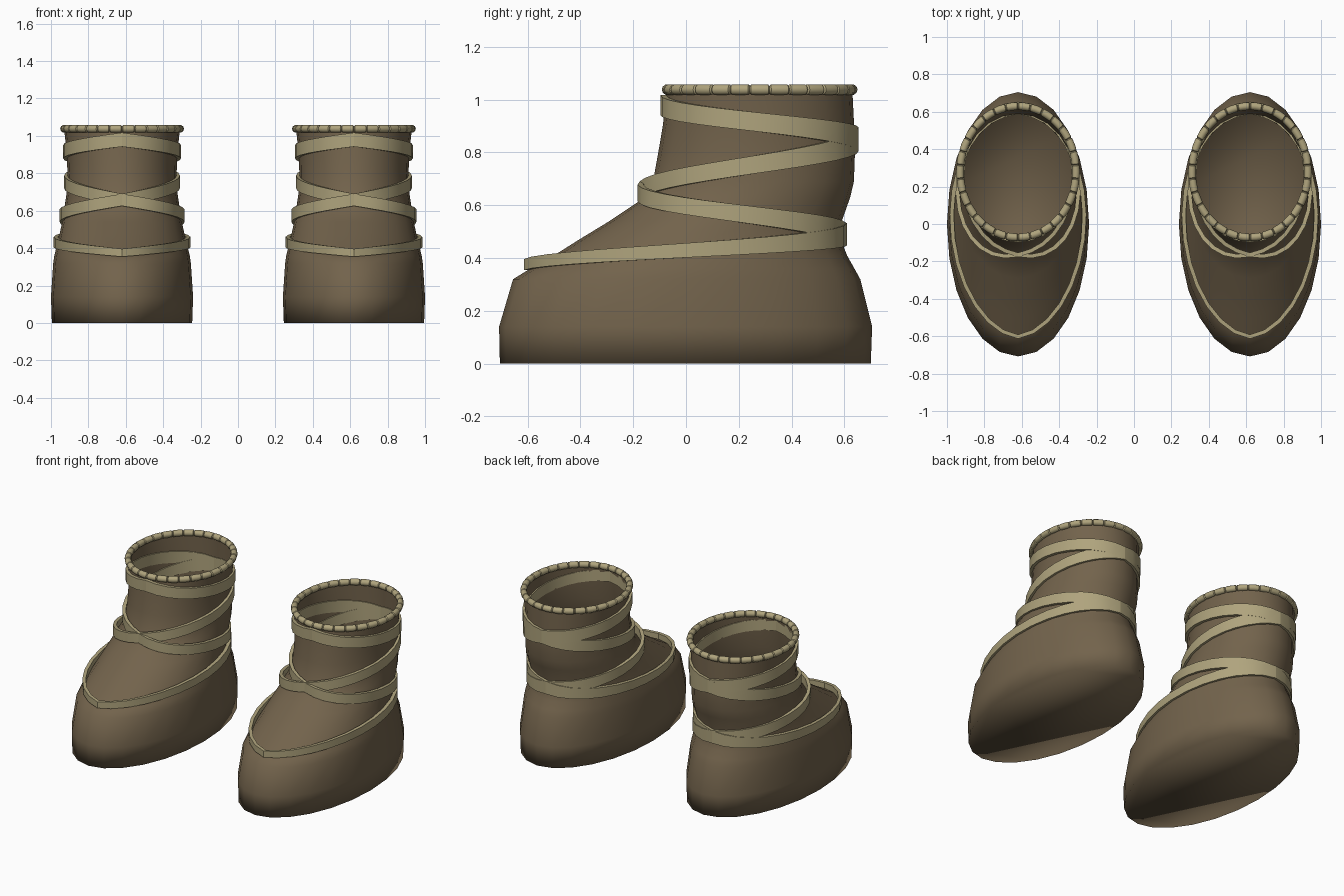
import bpy, bmesh, math

if "Cube" in bpy.data.objects:
    bpy.data.objects.remove(bpy.data.objects["Cube"])

def material(name, rgb):
    m = bpy.data.materials.new(name)
    m.diffuse_color = (*rgb, 1)
    m.use_nodes = True
    m.node_tree.nodes["Principled BSDF"].inputs["Base Color"].default_value = m.diffuse_color
    return m

LEATHER = material("brown_leather", (0.17, 0.125, 0.072))
CORD = material("pale_cord", (0.43, 0.37, 0.205))
SEG = 24

# boot cross-sections: height, front y, back y, half width
RINGS = [
    (0.00, -0.705, 0.700, 0.375), (0.14, -0.708, 0.705, 0.380),
    (0.32, -0.655, 0.660, 0.368), (0.36, -0.590, 0.638, 0.362),
    (0.41, -0.500, 0.610, 0.350), (0.47, -0.405, 0.586, 0.335),
    (0.54, -0.290, 0.590, 0.320), (0.63, -0.155, 0.622, 0.306),
    (0.69, -0.125, 0.636, 0.297), (0.80, -0.105, 0.640, 0.292),
    (0.90, -0.088, 0.637, 0.295), (1.04, -0.072, 0.630, 0.310)]

def section(z):
    """Front, back and half width of the boot at height z."""
    for a, b in zip(RINGS, RINGS[1:]):
        if z <= b[0]:
            t = (z - a[0]) / (b[0] - a[0])
            return [p + (q - p) * t for p, q in zip(a[1:], b[1:])]
    return list(RINGS[-1][1:])

def on_ellipse(sec, ang, off=0.0):
    """Point on a cross-section; angle 0 is the front."""
    f, b, w = sec
    return ((w + off) * math.sin(ang),
            (f + b) / 2 - ((b - f) / 2 + off) * math.cos(ang))

def skin(bm, loops, closed):
    """Bridge successive vertex loops with quads."""
    n = len(loops)
    for i in range(n if closed else n - 1):
        p, q = loops[i], loops[(i + 1) % n]
        for j in range(len(p)):
            k = (j + 1) % len(p)
            bm.faces.new((p[j], p[k], q[k], q[j]))

def finish(bm, name, mat, x, angle):
    bmesh.ops.recalc_face_normals(bm, faces=bm.faces)
    me = bpy.data.meshes.new(name)
    bm.to_mesh(me)
    bm.free()
    me.materials.append(mat)
    ob = bpy.data.objects.new(name, me)
    ob.location.x = x
    bpy.context.collection.objects.link(ob)
    bpy.ops.object.select_all(action='DESELECT')
    ob.select_set(True)
    bpy.context.view_layer.objects.active = ob
    bpy.ops.object.shade_smooth_by_angle(angle=math.radians(angle))
    return ob

# open-topped boot shell with a closed sole
def boot_body(name, x):
    bm = bmesh.new()
    loops = [[bm.verts.new((*on_ellipse(r[1:], 2 * math.pi * i / SEG), r[0]))
              for i in range(SEG)] for r in RINGS]
    skin(bm, loops, False)
    bm.faces.new(loops[0])
    finish(bm, name, LEATHER, x, 180)

# zigzag lacing: nodes alternate front, back; one ribbon per side
NODES = [(0.375, 0.042), (0.490, 0.085), (0.658, 0.065), (0.850, 0.090), (0.980, 0.075)]

def lacing(name, x, side):
    bm = bmesh.new()
    loops, steps = [], 14
    for leg in range(4):
        (z0, w0), (z1, w1) = NODES[leg], NODES[leg + 1]
        for s in range(steps + (leg == 3)):
            t = s / steps
            ang = math.pi * (t if leg % 2 == 0 else 1 - t)
            z = z0 + (z1 - z0) * t
            h = (w0 + (w1 - w0) * t) * (1 - 0.12 * math.sin(ang)) / 2
            lo, hi = section(z - h), section(z + h)
            sec = (min(lo[0], hi[0]), max(lo[1], hi[1]), max(lo[2], hi[2]))
            loop = []
            for off, dz in ((-0.008, -h), (0.014, -h), (0.014, h), (-0.008, h)):
                px, py = on_ellipse(sec, ang, off)
                loop.append(bm.verts.new((side * px, py, z + dz)))
            loops.append(loop)
    skin(bm, loops, False)
    bm.faces.new(loops[0])
    bm.faces.new(loops[-1])
    finish(bm, name, CORD, x, 30)

# bound rim: an oval tube with a thin groove between its 30 wraps
def rim(name, x):
    bm = bmesh.new()
    loops, wraps, sides = [], 30, 10
    for i in range(wraps):
        for frac, r in ((0, 0.014), (0.07, 0.020), (0.5, 0.021), (0.93, 0.020)):
            a = 2 * math.pi * (i + frac) / wraps
            loop = []
            for j in range(sides):
                b = 2 * math.pi * j / sides
                px, py = on_ellipse((-0.072, 0.630, 0.310), a, r * math.cos(b))
                loop.append(bm.verts.new((px, py, 1.038 + r * math.sin(b))))
            loops.append(loop)
    skin(bm, loops, True)
    finish(bm, name, CORD, x, 40)

for label, x in (("left", 0.62), ("right", -0.62)):
    boot_body(label + "_boot_body", x)
    rim(label + "_boot_rim", x)
    lacing(label + "_boot_lacing_a", x, 1)
    lacing(label + "_boot_lacing_b", x, -1)
